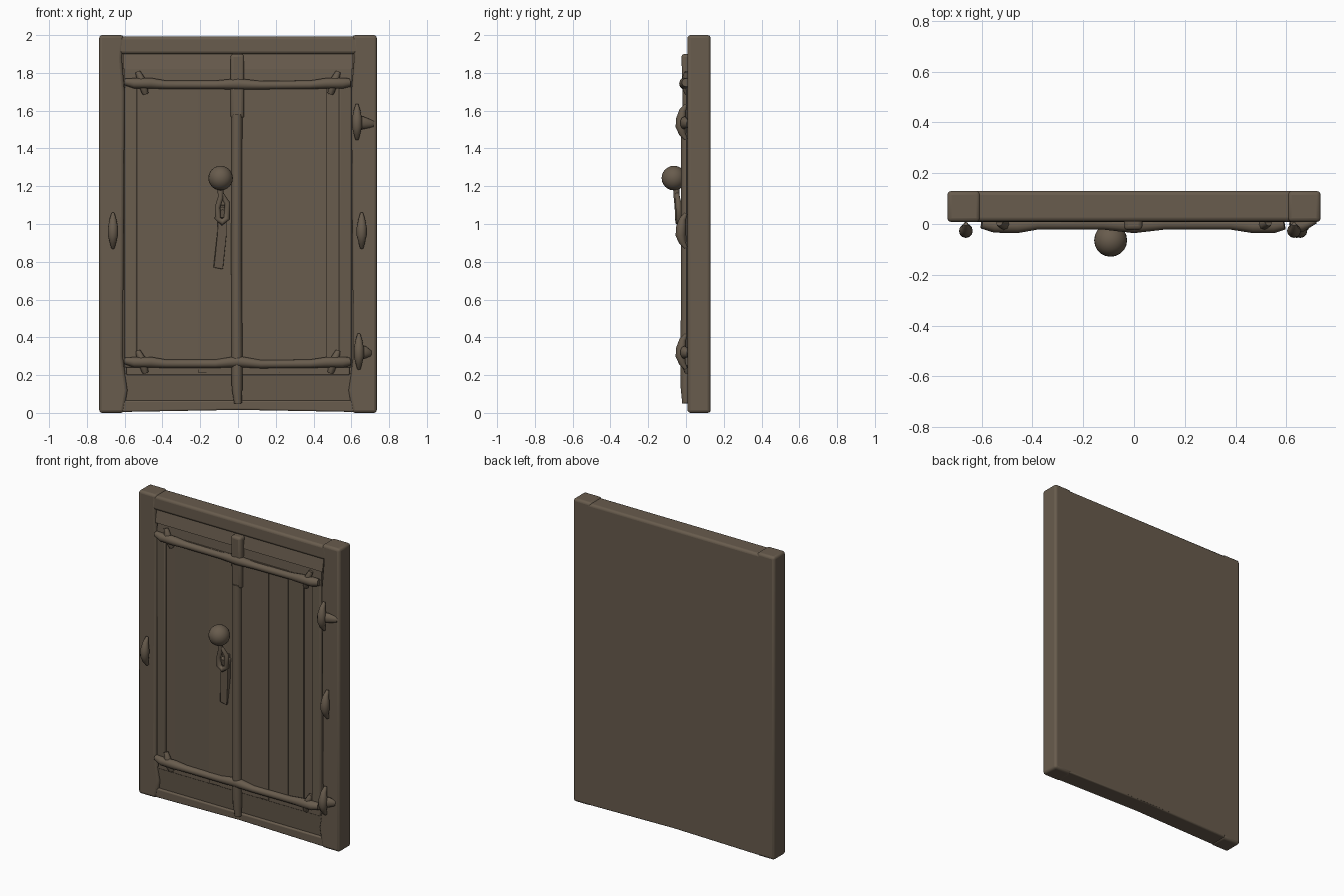
import bpy, math
from mathutils import Vector

cube = bpy.data.objects.get("Cube")
if cube:
    bpy.data.objects.remove(cube, do_unlink=True)

wood = bpy.data.materials.new("dark_brown_wood")
wood.use_nodes = True
COLOR = (0.138, 0.106, 0.074, 1)
wood.diffuse_color = COLOR
wood.node_tree.nodes["Principled BSDF"].inputs["Base Color"].default_value = COLOR


def finish(name, verts, faces, bevel=0.0, smooth=40):
    mesh = bpy.data.meshes.new(name)
    mesh.from_pydata(verts, [], faces)
    mesh.materials.append(wood)
    obj = bpy.data.objects.new(name, mesh)
    bpy.context.collection.objects.link(obj)
    if bevel:
        mod = obj.modifiers.new("Soft edges", 'BEVEL')
        mod.width, mod.segments = bevel, 3
    bpy.ops.object.select_all(action='DESELECT')
    obj.select_set(True)
    bpy.context.view_layer.objects.active = obj
    bpy.ops.object.shade_smooth_by_angle(angle=math.radians(smooth))
    return obj


def slab(name, outline, front, back, bevel=0.0):
    """Extrude an x-z outline (counter-clockwise from the front) along y.
    front is one depth, or a depth for each corner."""
    n = len(outline)
    depths = front if isinstance(front, (list, tuple)) else [front] * n
    verts = [(x, y, z) for (x, z), y in zip(outline, depths)]
    verts += [(x, back, z) for x, z in outline]
    faces = [tuple(range(n)), tuple(reversed(range(n, 2 * n)))]
    faces += [(i, i + n, (i + 1) % n + n, (i + 1) % n) for i in range(n)]
    return finish(name, verts, faces, bevel)


def rect(x0, x1, z0, z1):
    return [(x0, z0), (x1, z0), (x1, z1), (x0, z1)]


def rod(name, points, sides=12, flat=1.0):
    """Loft rings of given radius along a path; points are (x, y, z, radius)."""
    path = [Vector(p[:3]) for p in points]
    verts, faces = [], []
    for i, p in enumerate(path):
        along = (path[min(i + 1, len(path) - 1)] - path[max(i - 1, 0)]).normalized()
        side = along.cross(Vector((0, 1, 0))).normalized()
        out = side.cross(along)
        for k in range(sides):
            a = math.tau * k / sides
            verts.append(p + points[i][3] * (side * math.cos(a) + out * math.sin(a) * flat))
    for i in range(len(path) - 1):
        for k in range(sides):
            a, b = i * sides + k, i * sides + (k + 1) % sides
            faces.append((a, b, b + sides, a + sides))
    faces += [tuple(reversed(range(sides))), tuple(range(len(verts) - sides, len(verts)))]
    return finish(name, verts, faces, smooth=65)


# Door body and surrounding frame
slab("back_panel", rect(-0.68, 0.68, 0.02, 1.96), 0.032, 0.13)
for side, s in (("right", -1), ("left", 1)):
    edge = [(0.735, 0), (0.735, 2), (0.605, 2), (0.615, 1.88), (0.60, 1.7),
            (0.61, 0.3), (0.585, 0.12), (0.605, 0)]
    outline = [(s * x, z) for x, z in (edge if s > 0 else edge[::-1])]
    slab(side + "_stile", outline, 0.008, 0.13, 0.016)
slab("top_rail", rect(-0.64, 0.64, 1.9, 1.993), 0.01, 0.13, 0.016)
slab("bottom_rail", [(-0.62, 0.005), (0, 0.016), (0.62, 0.005), (0.62, 0.065), (-0.62, 0.065)],
     0.012, 0.13, 0.008)

# Sloping boards at the head and foot of the opening
slab("head_board", rect(-0.61, 0.61, 1.82, 1.905), [0.008, 0.008, 0.024, 0.024], 0.08)
slab("head_ledge", rect(-0.6, 0.6, 1.72, 1.825), [0.01, 0.01, 0.016, 0.016], 0.08)
slab("foot_board", rect(-0.61, 0.61, 0.06, 0.21), [0.028, 0.028, 0.016, 0.016], 0.08)
slab("foot_ledge", rect(-0.59, 0.59, 0.2, 0.27), 0.01, 0.08, 0.006)

# Raised planks, each tilted a little so that the joints show
planks = [(-0.475, -0.21, 0.014, 0.004), (-0.21, 0.0, 0.0, 0.01), (0.0, 0.22, 0.008, 0.002),
          (0.22, 0.36, 0.008, 0.008), (0.36, 0.472, 0.013, 0.008)]
for i, (x0, x1, y0, y1) in enumerate(planks):
    foot = 0.21 if abs(x0 + x1) < 0.6 else 0.23
    slab(f"plank_{i + 1}", rect(x0, x1, foot, 1.76), [y0, y1, y1, y0], 0.08)

# Outer trims down both sides, leaving a groove beside the planks
for side, s in (("right", -1), ("left", 1)):
    x0, x1 = sorted((s * 0.535, s * 0.60))
    y0, y1 = (0.0, 0.008) if s > 0 else (0.008, 0.0)
    slab(side + "_trim", rect(x0, x1, 0.24, 1.76), [y0, y1, y1, y0], 0.08, 0.008)
    a, b = sorted((s * 0.465, s * 0.54))
    slab(side + "_groove", rect(a, b, 0.24, 1.76), 0.02, 0.08)

# Uneven crossbars with knotted ends, and the central upright
for name, z, sag in (("upper_crossbar", 1.745, -1), ("lower_crossbar", 0.268, 1)):
    rod(name, [(-0.60, 0, z + 0.008, 0.018), (-0.55, -0.007, z, 0.027), (-0.46, -0.008, z, 0.028),
               (-0.38, 0, z - 0.008, 0.022), (-0.12, 0, z - 0.008, 0.022),
               (0, -0.006, z + 0.004 * sag, 0.03), (0.12, 0, z - 0.01, 0.022),
               (0.38, 0, z - 0.008, 0.022), (0.47, -0.008, z, 0.028), (0.55, -0.007, z, 0.029),
               (0.592, 0, z + 0.004, 0.022)])
    for s in (-1, 1):
        rod(name + "_knot", [(s * 0.49, 0.01, z - 0.055, 0.016), (s * 0.505, -0.006, z, 0.026),
                             (s * 0.53, 0.006, z + 0.06, 0.014)], 8)
rod("center_upright", [(0, 0.0, 0.05, 0.02), (-0.005, 0.0, 0.13, 0.028), (-0.005, 0, 0.28, 0.029),
                       (-0.008, 0.002, 0.8, 0.028), (-0.006, 0.002, 1.58, 0.029)])
slab("upright_cap", rect(-0.04, 0.033, 1.56, 1.9), [-0.016, -0.016, -0.024, -0.024], 0.06, 0.016)

# Frame fittings: a swollen lobe with thin ends, on a low mount
fittings = [("left_top_hinge", 0.63, 1.54, 0.055), ("left_middle_hinge", 0.655, 0.965, 0.0),
            ("left_bottom_hinge", 0.64, 0.325, 0.03), ("right_latch", -0.662, 0.965, 0.0)]
for name, x, z, reach in fittings:
    rod(name, [(x, 0.0, z + 0.092, 0.008), (x, -0.018, z + 0.06, 0.018), (x, -0.026, z + 0.015, 0.027),
               (x, -0.028, z - 0.025, 0.027), (x, -0.02, z - 0.06, 0.018), (x, 0.0, z - 0.092, 0.009)])
    if reach:
        rod(name + "_mount", [(x - 0.015, -0.012, z, 0.03), (x + 0.03, -0.008, z - 0.005, 0.034),
                              (x + 0.03 + reach, 0.014, z - 0.01, 0.018)], 10, 0.7)

# Round knob, its hanging loop and the pointed plate behind it
bpy.ops.mesh.primitive_uv_sphere_add(segments=20, ring_count=12, radius=0.065,
                                     location=(-0.092, -0.064, 1.243))
knob = bpy.context.object
knob.name = "knob"
knob.data.materials.append(wood)
bpy.ops.object.shade_smooth()
rod("knob_stem", [(-0.092, -0.05, 1.2, 0.016), (-0.092, -0.05, 1.14, 0.015), (-0.108, -0.046, 1.09, 0.014),
                  (-0.108, -0.042, 1.03, 0.016), (-0.085, -0.038, 1.01, 0.018),
                  (-0.058, -0.036, 1.03, 0.017), (-0.056, -0.04, 1.11, 0.015),
                  (-0.088, -0.048, 1.16, 0.012)])
rod("knob_mount", [(-0.082, 0.02, 1.062, 0.026), (-0.082, -0.02, 1.06, 0.03), (-0.082, -0.04, 1.055, 0.022)])
slab("knob_plate", [(-0.13, 0.77), (-0.08, 0.76), (-0.06, 0.95), (-0.062, 1.1), (-0.105, 1.1), (-0.11, 0.95)],
     [-0.004, -0.004, -0.024, -0.02, -0.02, -0.026], 0.05, 0.004)
